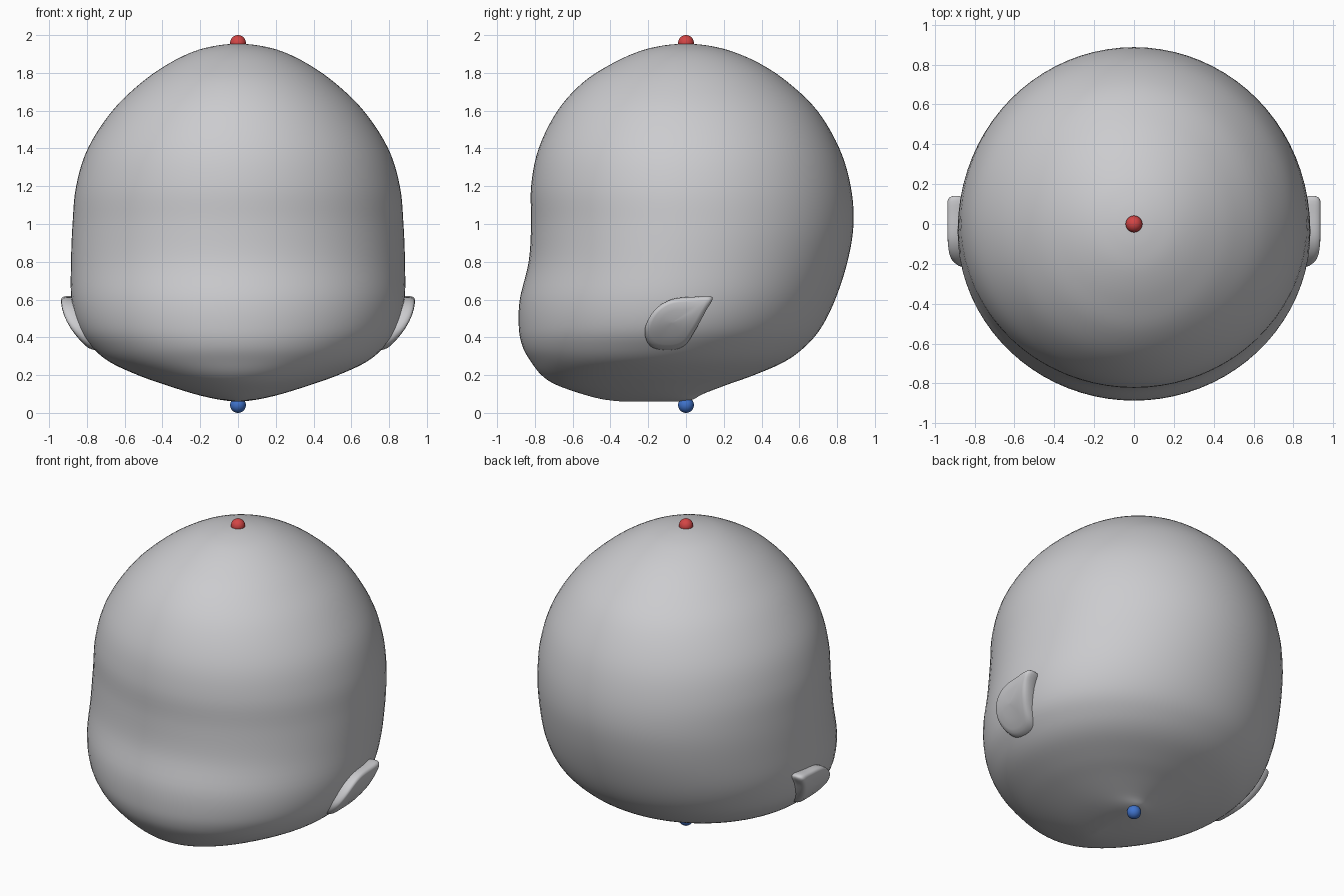
import bpy, bmesh, math
from mathutils import Vector

if "Cube" in bpy.data.objects:
    bpy.data.objects.remove(bpy.data.objects["Cube"])


def material(name, rgb):
    m = bpy.data.materials.new(name)
    m.diffuse_color = (*rgb, 1)
    m.use_nodes = True
    m.node_tree.nodes["Principled BSDF"].inputs["Base Color"].default_value = m.diffuse_color
    return m


GREY = material("soft grey", (0.6, 0.6, 0.62))
RED = material("marker red", (0.65, 0.06, 0.06))
BLUE = material("marker blue", (0.05, 0.17, 0.6))


def spline(pts, steps, closed=False):
    """Catmull-Rom samples through points of any dimension."""
    n = len(pts)
    pick = (lambda i: pts[i % n]) if closed else (lambda i: pts[max(0, min(n - 1, i))])
    out = []
    for i in range(n if closed else n - 1):
        a, b, c, d = (pick(i + k) for k in (-1, 0, 1, 2))
        for s in range(steps):
            t = s / steps
            out.append([0.5 * (2 * q + (r - p) * t + (2 * p - 5 * q + 4 * r - u) * t * t
                               + (3 * q - p - 3 * r + u) * t ** 3)
                        for p, q, r, u in zip(a, b, c, d)])
    if not closed:
        out.append(list(pts[-1]))
    return out


def loft(name, rings, mat):
    """Skin a stack of equal closed rings and cap both ends."""
    bm = bmesh.new()
    vs = [[bm.verts.new(p) for p in r] for r in rings]
    n = len(vs[0])
    for lo, hi in zip(vs, vs[1:]):
        for i in range(n):
            bm.faces.new((lo[i], lo[(i + 1) % n], hi[(i + 1) % n], hi[i]))
    bm.faces.new(vs[0][::-1])
    bm.faces.new(vs[-1])
    bmesh.ops.recalc_face_normals(bm, faces=bm.faces)
    me = bpy.data.meshes.new(name)
    bm.to_mesh(me)
    bm.free()
    me.materials.append(mat)
    for p in me.polygons:
        p.use_smooth = True
    ob = bpy.data.objects.new(name, me)
    bpy.context.collection.objects.link(ob)
    return ob


# Head sections: height, half width, front y, back y, y of the widest point
HEAD = [
    (0.060, 0.02, -0.34, -0.02, -0.20),
    (0.072, 0.11, -0.44, 0.04, -0.20),
    (0.100, 0.23, -0.55, 0.09, -0.20),
    (0.150, 0.39, -0.69, 0.22, -0.19),
    (0.200, 0.53, -0.765, 0.36, -0.17),
    (0.270, 0.68, -0.82, 0.52, -0.14),
    (0.350, 0.775, -0.865, 0.63, -0.11),
    (0.450, 0.845, -0.885, 0.715, -0.08),
    (0.600, 0.882, -0.88, 0.79, -0.05),
    (0.800, 0.884, -0.833, 0.855, -0.02),
    (1.000, 0.876, -0.82, 0.887, 0.0),
    (1.200, 0.857, -0.82, 0.872, 0.0),
    (1.400, 0.795, -0.78, 0.812, 0.0),
    (1.600, 0.665, -0.68, 0.695, 0.0),
    (1.750, 0.51, -0.545, 0.54, 0.0),
    (1.850, 0.365, -0.39, 0.39, 0.0),
    (1.915, 0.23, -0.245, 0.24, 0.0),
    (1.945, 0.11, -0.12, 0.115, 0.0),
    (1.955, 0.01, -0.01, 0.01, 0.0),
]
SEG = 80
head_rings = []
for z, w, front, back, mid in spline(HEAD, 5):
    ring = []
    for i in range(SEG):
        a = math.tau * i / SEG
        c, s = math.cos(a), math.sin(a)
        reach = (back - mid) if s > 0 else (mid - front)
        ring.append((w * c, mid + reach * s, z))
    head_rings.append(ring)
loft("head", head_rings, GREY)

# Ears: teardrop plates leaning with the side of the head
TEAR = [(0.14, 0.612), (0.05, 0.615), (-0.08, 0.60), (-0.17, 0.54), (-0.218, 0.44),
        (-0.19, 0.355), (-0.10, 0.332), (-0.01, 0.355), (0.05, 0.44), (0.105, 0.54)]
outline = spline(TEAR, 5, closed=True)
cy, cz = -0.07, 0.48


def ear_x(z):
    return 0.938 - 2.0 * max(0.0, 0.61 - z) ** 2


for side, label in ((1, "right"), (-1, "left")):
    rings = []
    # (outline scale, depth below the outer face)
    for k, depth in ((0.93, 0.14), (1.0, 0.05), (1.0, 0.03), (0.97, 0.013),
                     (0.91, 0.003), (0.8, 0.0), (0.5, 0.0), (0.05, 0.0)):
        ring = []
        for y, z in outline:
            py, pz = cy + (y - cy) * k, cz + (z - cz) * k
            ring.append((side * (ear_x(pz) - depth), py, pz))
        rings.append(ring)
    loft(label + "_ear", rings, GREY)

# Small marker balls at crown and base
for name, z, mat in (("crown_marker", 1.958, RED), ("base_marker", 0.042, BLUE)):
    bpy.ops.mesh.primitive_uv_sphere_add(segments=32, ring_count=16, radius=0.042,
                                         location=(0, 0, z))
    ball = bpy.context.object
    ball.name = name
    ball.data.materials.append(mat)
    bpy.ops.object.shade_smooth()
